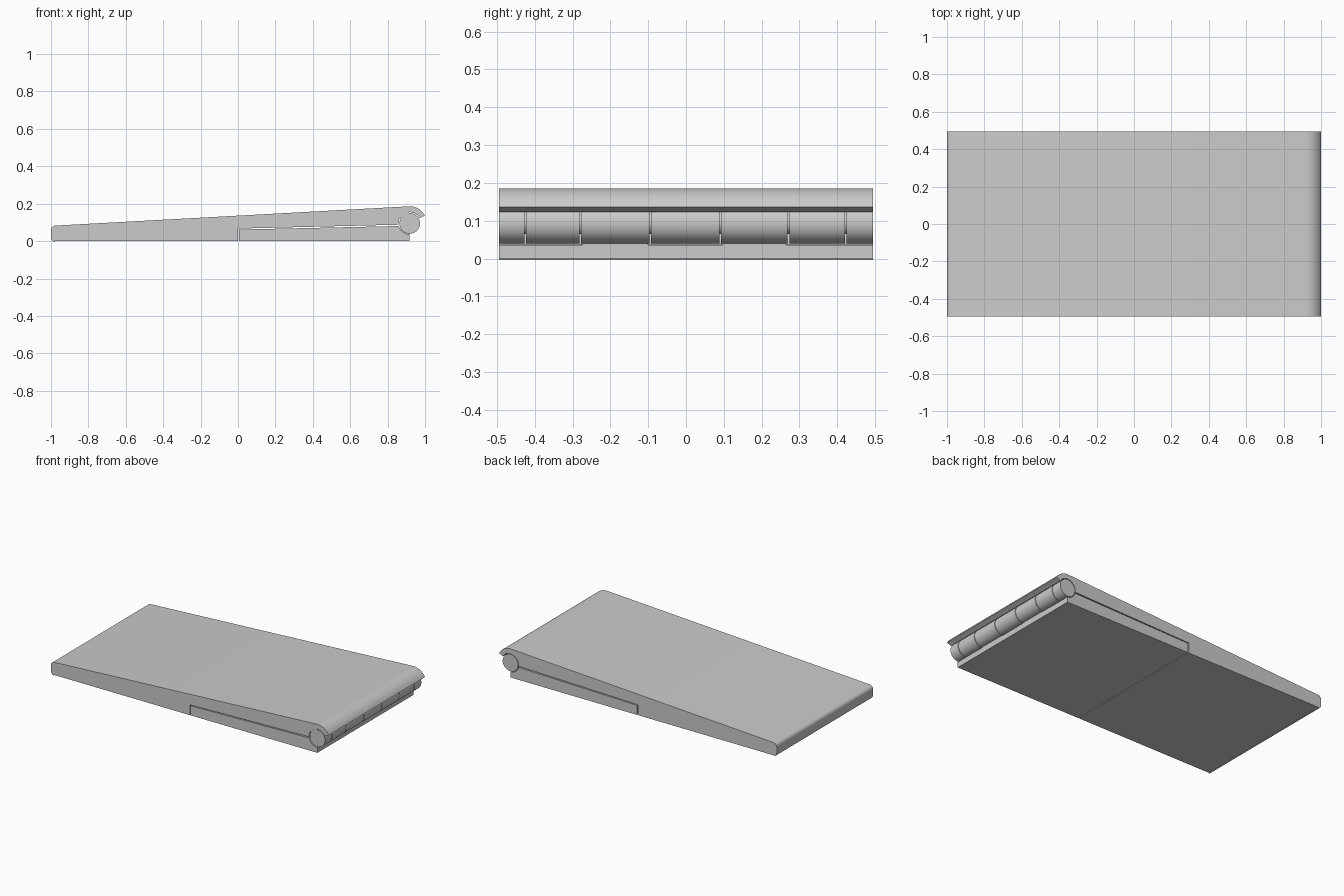
import bpy, bmesh
from math import cos, sin, radians, pi
from mathutils import Matrix

if "Cube" in bpy.data.objects:
    bpy.data.objects.remove(bpy.data.objects["Cube"], do_unlink=True)

HALF = 0.495            # half width along y
PX, PZ = 0.918, 0.095   # hinge pin axis
BARREL, POCKET, CAP = 0.055, 0.0595, 0.091

steel = bpy.data.materials.new("plain grey metal")
steel.use_nodes = True
GREY = (0.6, 0.6, 0.6, 1)
steel.diffuse_color = GREY
steel.node_tree.nodes["Principled BSDF"].inputs["Base Color"].default_value = GREY


def arc(cx, cz, r, start, end, n=12):
    angles = [radians(start + (end - start) * i / n) for i in range(n + 1)]
    return [(cx + r * cos(a), cz + r * sin(a)) for a in angles]


def finish(name, bm):
    bmesh.ops.recalc_face_normals(bm, faces=bm.faces)
    mesh = bpy.data.meshes.new(name)
    bm.to_mesh(mesh)
    bm.free()
    mesh.materials.append(steel)
    obj = bpy.data.objects.new(name, mesh)
    bpy.context.collection.objects.link(obj)
    bpy.ops.object.select_all(action="DESELECT")
    obj.select_set(True)
    bpy.context.view_layer.objects.active = obj
    bpy.ops.object.shade_smooth_by_angle(angle=radians(30))
    return obj


def extrude_profile(name, points, y0, y1):
    bm = bmesh.new()
    face = bm.faces.new([bm.verts.new((x, y0, z)) for x, z in points])
    result = bmesh.ops.extrude_face_region(bm, geom=[face])
    moved = [v for v in result["geom"] if isinstance(v, bmesh.types.BMVert)]
    bmesh.ops.translate(bm, verts=moved, vec=(0, y1 - y0, 0))
    return finish(name, bm)


def cylinder(name, radius, y0, y1):
    bm = bmesh.new()
    turn = Matrix.Translation((PX, (y0 + y1) / 2, PZ)) @ Matrix.Rotation(pi / 2, 4, "X")
    bmesh.ops.create_cone(bm, cap_ends=True, segments=48, radius1=radius,
                          radius2=radius, depth=y1 - y0, matrix=turn)
    return finish(name, bm)


# Long wedge-shaped upper plate with a rounded hood over the hinge
upper = (arc(-0.975, 0.02, 0.025, 270, 180, 6)[1:-1]
         + [(-1, 0.022)]
         + arc(-0.975, 0.058, 0.025, 180, 93, 6)
         + arc(PX, PZ, CAP, 93, 27)
         + arc(PX, PZ, POCKET, 28, 187, 24)
         + [(0, 0.067), (0, 0), (-0.98, 0)])
extrude_profile("upper_plate", upper, -HALF, HALF)

# Shorter lower leaf, cradling the barrel from below
lower = ([(0.006, 0), (PX, 0), (PX, PZ - POCKET)]
         + arc(PX, PZ, POCKET, 270, 194)[1:]
         + [(0.006, 0.062)])
extrude_profile("lower_leaf", lower, -HALF, HALF)

# Hinge knuckles, fastened alternately to plate and leaf by webs
cuts = [-HALF, -0.425, -0.279, -0.095, 0.09, 0.271, 0.423, HALF]
for i, (a, b) in enumerate(zip(cuts, cuts[1:])):
    y0 = a + (0.002 if i else 0)
    y1 = b - (0.002 if i < len(cuts) - 2 else 0)
    cylinder(f"knuckle_{i + 1}", BARREL, y0, y1)
    start, end = (215, 268) if i in (2, 4) else (95, 150)
    web = (arc(PX, PZ, BARREL - 0.004, start, end, 6)
           + arc(PX, PZ, POCKET + 0.002, end, start, 6))
    extrude_profile(f"knuckle_web_{i + 1}", web, y0 + 0.004, y1 - 0.004)

cylinder("hinge_pin", 0.03, -HALF + 0.01, HALF - 0.01)
